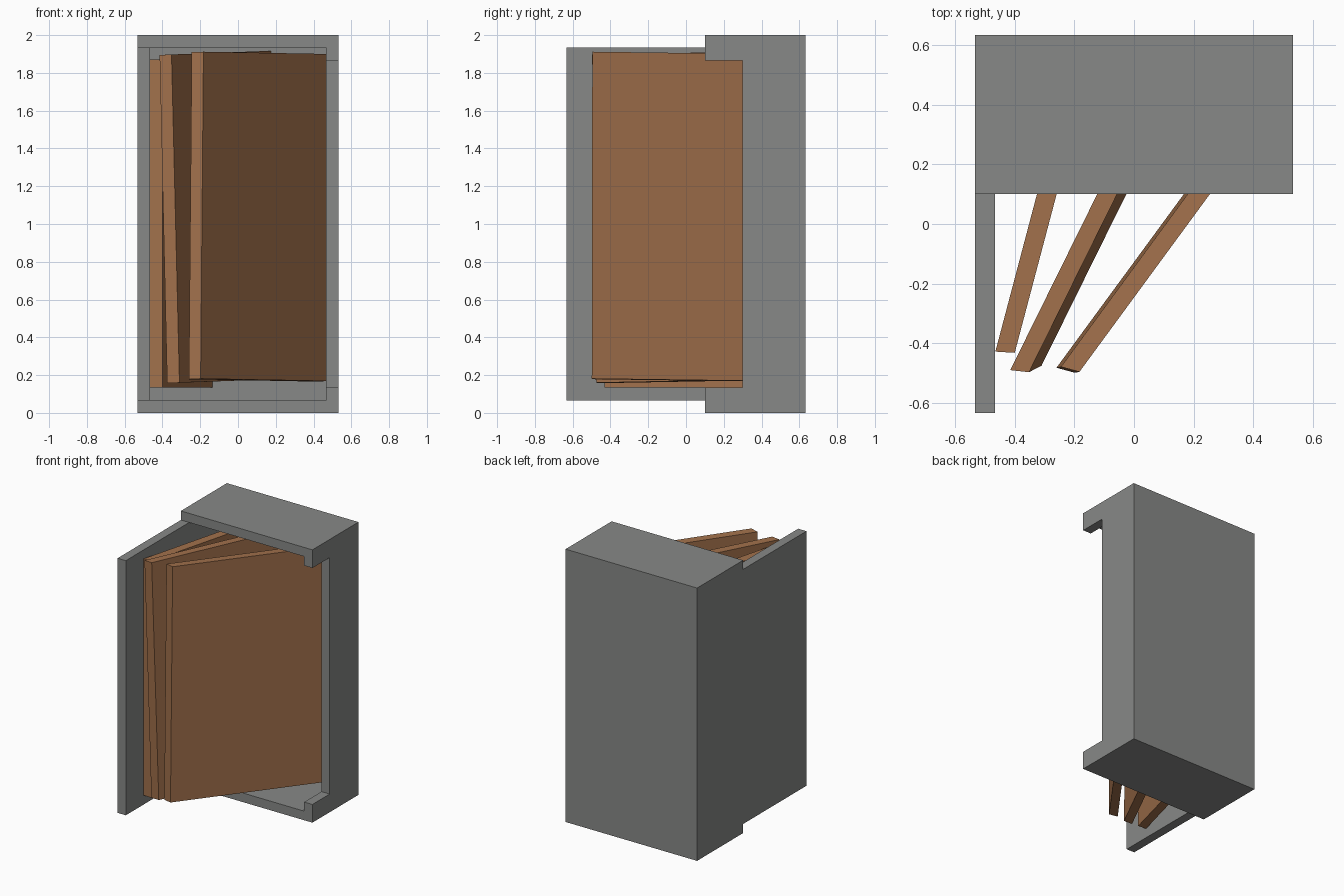
import bpy
from mathutils import Vector

if "Cube" in bpy.data.objects:
    bpy.data.objects.remove(bpy.data.objects["Cube"])

T = 1 / 15            # panel thickness
W, D = 8 * T, 9.5 * T  # half width, half depth
FRONT = 0.1           # front of the case
HINGE = 0.3           # where the side walls are cut back


def material(name, rgb):
    m = bpy.data.materials.new(name)
    m.diffuse_color = (*rgb, 1)
    m.use_nodes = True
    m.node_tree.nodes["Principled BSDF"].inputs["Base Color"].default_value = m.diffuse_color
    return m


grey = material("grey metal", (0.245, 0.25, 0.243))
brown = material("brown wood", (0.36, 0.165, 0.072))


def prism(name, start, offset, mat):
    """Solid between one polygon loop and the same loop moved by offset."""
    a = [Vector(p) for p in start]
    n = len(a)
    verts = a + [p + Vector(offset) for p in a]
    faces = [list(range(n)), list(range(n, 2 * n))[::-1]]
    faces += [[(i + 1) % n, i, n + i, n + (i + 1) % n] for i in range(n)]
    # flip if the loop runs the wrong way round
    normal = sum(((a[i] - a[0]).cross(a[i + 1] - a[0]) for i in range(1, n - 1)), Vector())
    if normal.dot(Vector(offset)) > 0:
        faces = [f[::-1] for f in faces]
    me = bpy.data.meshes.new(name)
    me.from_pydata(verts, [], faces)
    me.materials.append(mat)
    ob = bpy.data.objects.new(name, me)
    bpy.context.collection.objects.link(ob)
    return ob


def box(name, x0, x1, y0, y1, z0, z1, mat):
    loop = [(x0, y0, z0), (x1, y0, z0), (x1, y1, z0), (x0, y1, z0)]
    return prism(name, loop, (0, 0, z1 - z0), mat)


# Case: bottom, top, back and left side
box("bottom_panel", -W, W, FRONT, D, 0, T, grey)
box("top_panel", -W, W, FRONT, D, 2 - T, 2, grey)
box("back_panel", -W + T, W - T, D - T, D, T, 2 - T, grey)
box("left_wall", -W, -W + T, HINGE, D, T, 2 - T, grey)

# Right side: C-shaped profile with the front notch
profile = [(D, T), (D, 2 - T), (FRONT, 2 - T), (FRONT, 2 - 2 * T),
           (HINGE, 2 - 2 * T), (HINGE, 2 * T), (FRONT, 2 * T), (FRONT, T)]
prism("right_wall", [(W - T, y, z) for y, z in profile], (T, 0, 0), grey)

# Door swung fully open on the left
box("open_door", -W, -W + T, -D, HINGE, T, 2 - T, grey)


# Leaning boards: front-end corners (bottom left, bottom right, top right, top left) and run
def board(name, corners, run, length_y):
    prism(name, corners, Vector(run) * (length_y / run[1]), brown)


board("left_board",
      [(-0.465, -0.428, 0.135), (-0.40, -0.432, 0.135),
       (-0.40, -0.432, 1.87), (-0.465, -0.428, 1.87)], (0.14, 0.53, 0), 1.03)
board("middle_board",
      [(-0.375, -0.468, 0.157), (-0.31, -0.475, 0.16),
       (-0.352, -0.497, 1.897), (-0.415, -0.49, 1.895)], (0.295, 0.597, 0.011), 1.08)
board("right_board",
      [(-0.26, -0.482, 0.178), (-0.198, -0.499, 0.181),
       (-0.183, -0.496, 1.912), (-0.245, -0.479, 1.91)], (0.438, 0.597, -0.008), 0.92)
